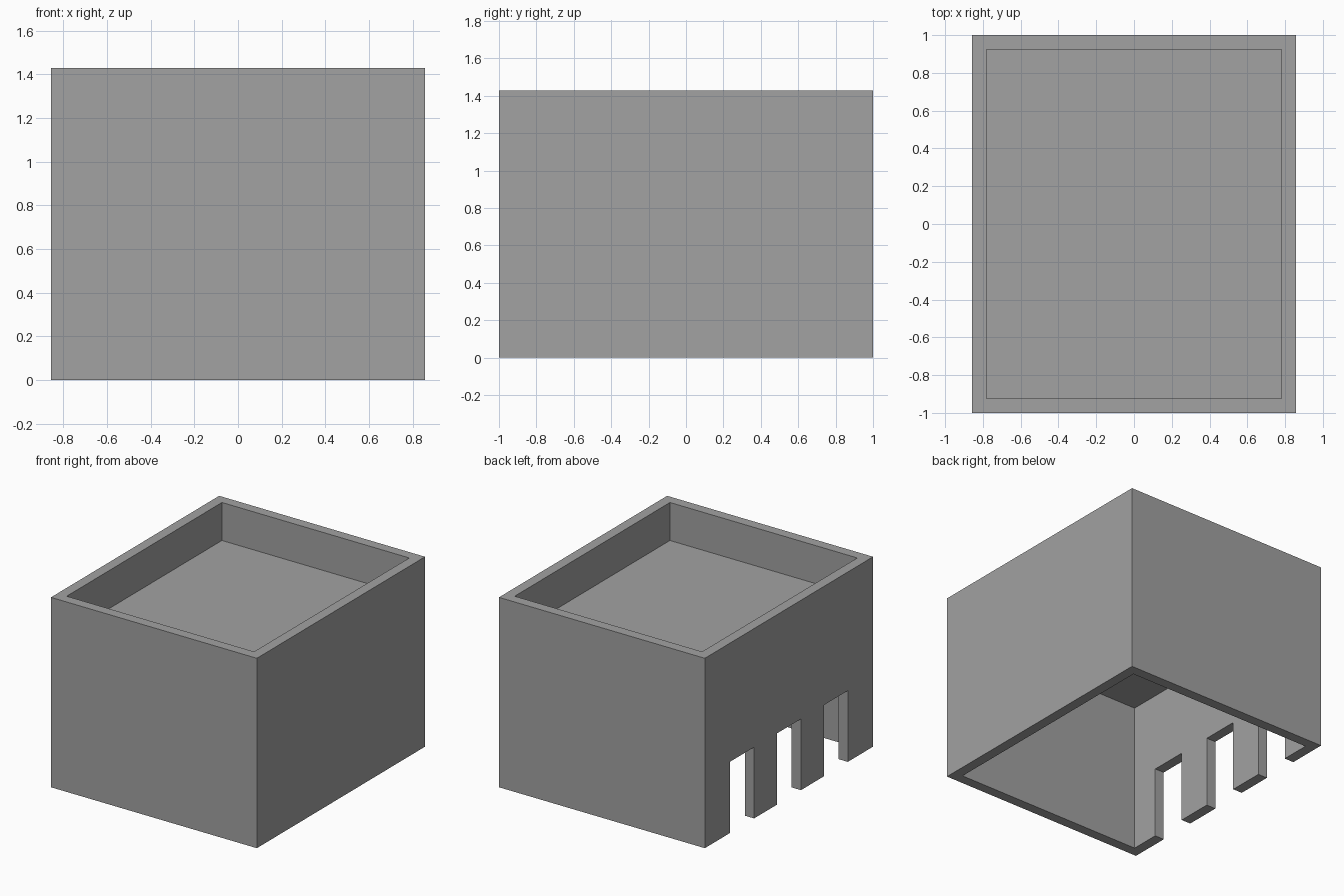
import bpy

cube = bpy.data.objects.get("Cube")
if cube:
    bpy.data.objects.remove(cube, do_unlink=True)

WIDTH, DEPTH, HEIGHT = 1.714, 2.0, 1.429
WALL = 0.077
ROOF_TOP, ROOF_UNDER = 1.143, 1.122
DOOR_WIDTH, DOOR_HEIGHT, DOOR_PITCH = 0.286, 0.536, 0.557
OVER = 0.1  # how far cutters reach past the surface

grey = bpy.data.materials.new("plain grey")
grey.use_nodes = True
grey.diffuse_color = (0.36, 0.36, 0.36, 1)
grey.node_tree.nodes["Principled BSDF"].inputs["Base Color"].default_value = grey.diffuse_color


def box(name, low, high):
    """Axis-aligned box between two corners."""
    centre = [(a + b) / 2 for a, b in zip(low, high)]
    bpy.ops.mesh.primitive_cube_add(size=1, location=centre)
    ob = bpy.context.object
    ob.name = name
    ob.scale = [b - a for a, b in zip(low, high)]
    bpy.ops.object.transform_apply(location=True, rotation=False, scale=True)
    ob.data.materials.append(grey)
    return ob


def cut(target, low, high):
    """Subtract a box from the target, then discard the cutter."""
    cutter = box("cutter", low, high)
    cutter.hide_render = True
    mod = target.modifiers.new("cut", 'BOOLEAN')
    mod.operation = 'DIFFERENCE'
    mod.solver = 'EXACT'
    mod.object = cutter
    bpy.context.view_layer.objects.active = target
    bpy.ops.object.modifier_apply(modifier=mod.name)
    bpy.data.objects.remove(cutter, do_unlink=True)


x, y = WIDTH / 2, DEPTH / 2
ix, iy = x - WALL, y - WALL

# Outer block of the building
building = box("building_shell", (-x, -y, 0), (x, y, HEIGHT))

# Roof recess behind the parapet, and the open room below the roof slab
cut(building, (-ix, -iy, ROOF_TOP), (ix, iy, HEIGHT + OVER))
cut(building, (-ix, -iy, -OVER), (ix, iy, ROOF_UNDER))

# Three doorways through one side wall
for i in (-1, 0, 1):
    mid = i * DOOR_PITCH
    cut(building, (-x - OVER, mid - DOOR_WIDTH / 2, -OVER),
        (-ix + OVER, mid + DOOR_WIDTH / 2, DOOR_HEIGHT))
